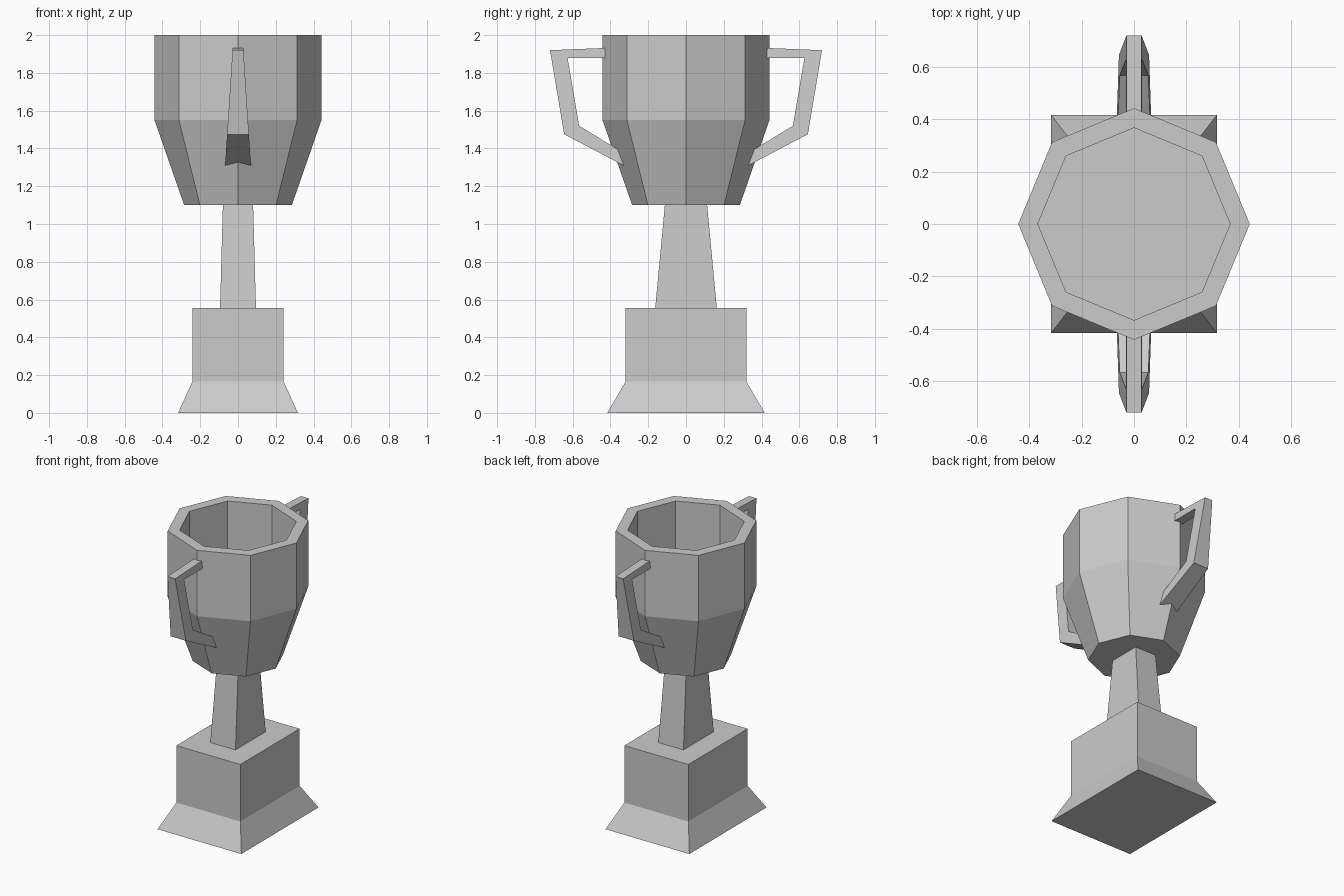
import bpy, bmesh
from math import sin, cos, pi

if "Cube" in bpy.data.objects:
    bpy.data.objects.remove(bpy.data.objects["Cube"])


def loft(name, rings, cap_start=True, cap_end=True):
    """Skin a list of equal-length point rings into one flat-shaded object."""
    bm = bmesh.new()
    loops = [[bm.verts.new(p) for p in ring] for ring in rings]
    for a, b in zip(loops, loops[1:]):
        n = len(a)
        for i in range(n):
            j = (i + 1) % n
            bm.faces.new((a[i], a[j], b[j], b[i]))
    if cap_start:
        bm.faces.new(loops[0][::-1])
    if cap_end:
        bm.faces.new(loops[-1])
    bmesh.ops.recalc_face_normals(bm, faces=bm.faces)
    mesh = bpy.data.meshes.new(name)
    bm.to_mesh(mesh)
    bm.free()
    obj = bpy.data.objects.new(name, mesh)
    bpy.context.collection.objects.link(obj)
    return obj


def rect(hx, hy, z):
    return [(-hx, -hy, z), (hx, -hy, z), (hx, hy, z), (-hx, hy, z)]


def octagon(r, z):
    return [(r * cos(i * pi / 4), r * sin(i * pi / 4), z) for i in range(8)]


# Plinth: flared foot and straight block
loft("plinth", [rect(0.317, 0.417, 0), rect(0.242, 0.32, 0.165), rect(0.242, 0.32, 0.555)])

# Tapered stem, open where it meets the plinth and cup
loft("stem", [rect(0.095, 0.163, 0.555), rect(0.08, 0.112, 1.1)], False, False)

# Cup: outer wall, rim, then hollow interior
loft("cup", [octagon(r, z) for r, z in
             [(0.285, 1.1), (0.442, 1.55), (0.442, 2.0), (0.367, 2.0), (0.367, 1.55)]])

# Handles: (y, z) pairs of outer and inner corners, wider towards the bottom
handle_path = [((0.40, 1.933), (0.40, 1.88)),
               ((0.72, 1.92), (0.627, 1.88)),
               ((0.645, 1.475), (0.566, 1.52)),
               ((0.26, 1.273), (0.27, 1.34))]


def half_width(z):
    return 0.028 + 0.0645 * (1.933 - z)


for side, name in ((-1, "front_handle"), (1, "back_handle")):
    rings = []
    for (yo, zo), (yi, zi) in handle_path:
        wo, wi = half_width(zo), half_width(zi)
        rings.append([(-wo, side * yo, zo), (wo, side * yo, zo),
                      (wi, side * yi, zi), (-wi, side * yi, zi)])
    loft(name, rings)
